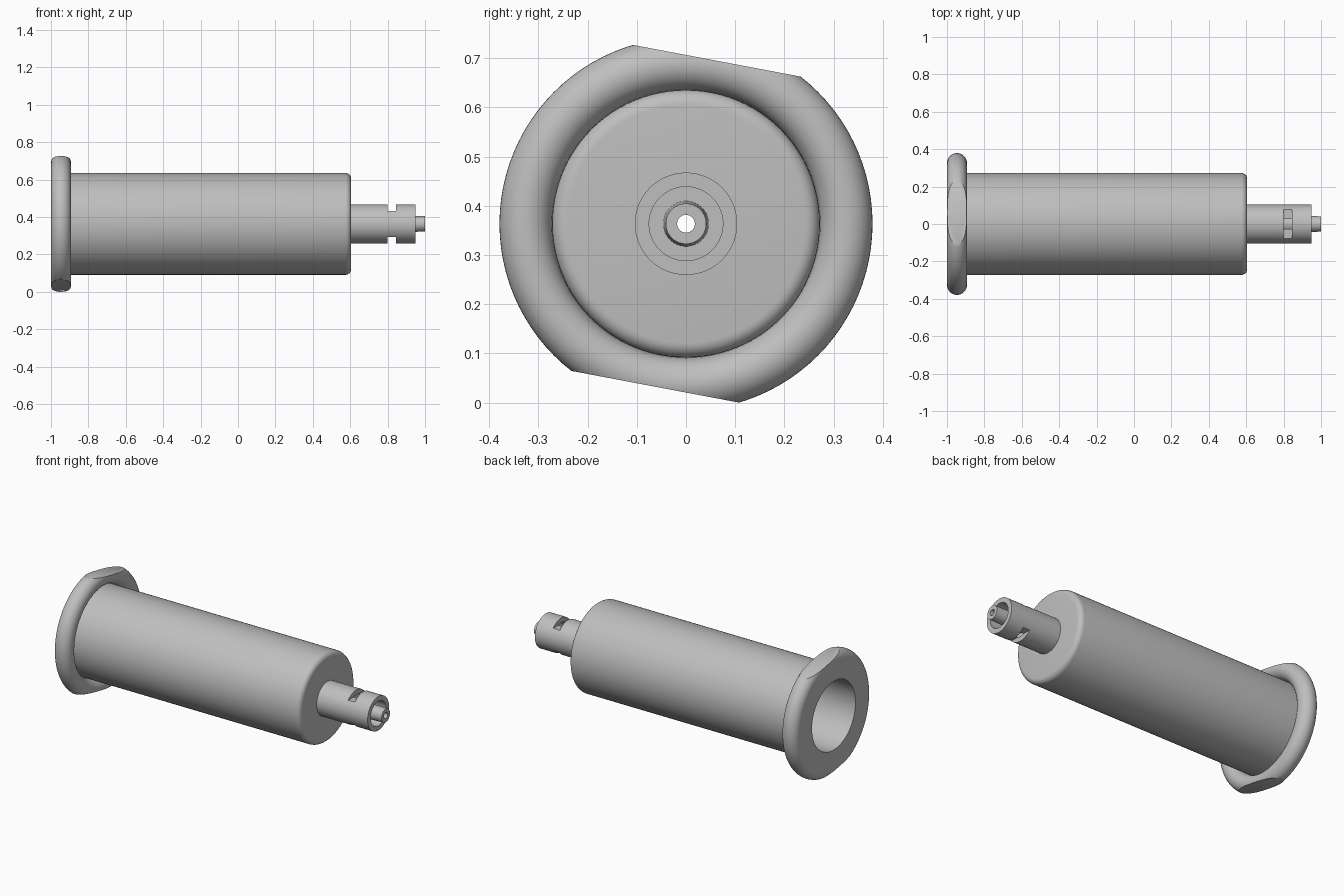
import bpy, bmesh
from math import sin, cos, pi, radians
from mathutils import Vector

if "Cube" in bpy.data.objects:
    bpy.data.objects.remove(bpy.data.objects["Cube"], do_unlink=True)

AXIS_Z = 0.3635
SEGMENTS = 96

grey = bpy.data.materials.new("grey_plastic")
grey.use_nodes = True
GREY = (0.52, 0.52, 0.52, 1)
grey.diffuse_color = GREY
grey.node_tree.nodes["Principled BSDF"].inputs["Base Color"].default_value = GREY


def arc(cx, cr, radius, start, end, steps=10):
    """Points (x, r) on an arc, angles in degrees from +x towards +r."""
    angles = [radians(start + (end - start) * i / steps) for i in range(steps + 1)]
    return [(cx + radius * cos(a), cr + radius * sin(a)) for a in angles]


def revolve(profile):
    """Spin a closed (x, r) profile around the x axis."""
    bm = bmesh.new()
    rings = []
    for i in range(SEGMENTS):
        a = 2 * pi * i / SEGMENTS
        rings.append([bm.verts.new((x, r * cos(a), r * sin(a))) for x, r in profile])
    for i in range(SEGMENTS):
        here, there = rings[i], rings[(i + 1) % SEGMENTS]
        for j in range(len(profile)):
            k = (j + 1) % len(profile)
            bm.faces.new((here[j], here[k], there[k], there[j]))
    bmesh.ops.recalc_face_normals(bm, faces=bm.faces)
    return bm


def finish(name, bm):
    mesh = bpy.data.meshes.new(name)
    bm.to_mesh(mesh)
    bm.free()
    mesh.materials.append(grey)
    obj = bpy.data.objects.new(name, mesh)
    obj.location.z = AXIS_Z
    bpy.context.collection.objects.link(obj)
    return obj


def select(obj):
    bpy.ops.object.select_all(action="DESELECT")
    obj.select_set(True)
    bpy.context.view_layer.objects.active = obj


def smooth(obj):
    select(obj)
    bpy.ops.object.shade_smooth_by_angle(angle=radians(32))


# Barrel: open tube with a rounded closed end and a small outlet
barrel = revolve([(-1, 0.21), (-1, 0.272)]
                 + arc(0.575, 0.242, 0.03, 90, 0, 6)
                 + [(0.605, 0.018), (0.54, 0.018), (0.54, 0.21)])
smooth(finish("barrel", barrel))

# Finger flange: rounded rim trimmed by two tilted parallel flats
flange = revolve([(-1, 0.272)]
                 + arc(-0.9465, 0.3255, 0.0535, 180, 0, 20)
                 + arc(-0.9465, 0.3255, 0.0535, 0, -90, 10)[1:])
tilt = radians(10.7)
for side in (1, -1):
    normal = Vector((0, sin(tilt), cos(tilt))) * side
    cut = bmesh.ops.bisect_plane(
        flange, geom=flange.verts[:] + flange.edges[:] + flange.faces[:],
        plane_co=normal * 0.337, plane_no=normal, clear_outer=True)
    rim = [e for e in cut["geom_cut"] if isinstance(e, bmesh.types.BMEdge)]
    bmesh.ops.holes_fill(flange, edges=rim, sides=0)
bmesh.ops.recalc_face_normals(flange, faces=flange.faces)
smooth(finish("finger_flange", flange))

# Locking collar: hollow sleeve around the nozzle
collar = finish("locking_collar", revolve([
    (0.605, 0.018), (0.605, 0.104), (0.95, 0.104),
    (0.95, 0.075), (0.79, 0.075), (0.79, 0.018)]))

# Slots through the top and bottom of the collar
for side in (1, -1):
    bm = bmesh.new()
    bmesh.ops.create_cube(bm, size=1)
    bmesh.ops.scale(bm, vec=(0.045, 0.3, 0.1), verts=bm.verts)
    bmesh.ops.translate(bm, vec=(0.8225, 0, side * 0.12), verts=bm.verts)
    cutter = finish("slot_cutter", bm)
    cutter.hide_render = True
    slot = collar.modifiers.new("slot", "BOOLEAN")
    slot.operation = "DIFFERENCE"
    slot.solver = "EXACT"
    slot.object = cutter
    select(collar)
    bpy.ops.object.modifier_apply(modifier=slot.name)
    bpy.data.objects.remove(cutter, do_unlink=True)
smooth(collar)

# Nozzle: tapered tip with a through hole
smooth(finish("nozzle", revolve([
    (0.79, 0.018), (0.79, 0.046), (1, 0.041), (1, 0.018)])))
